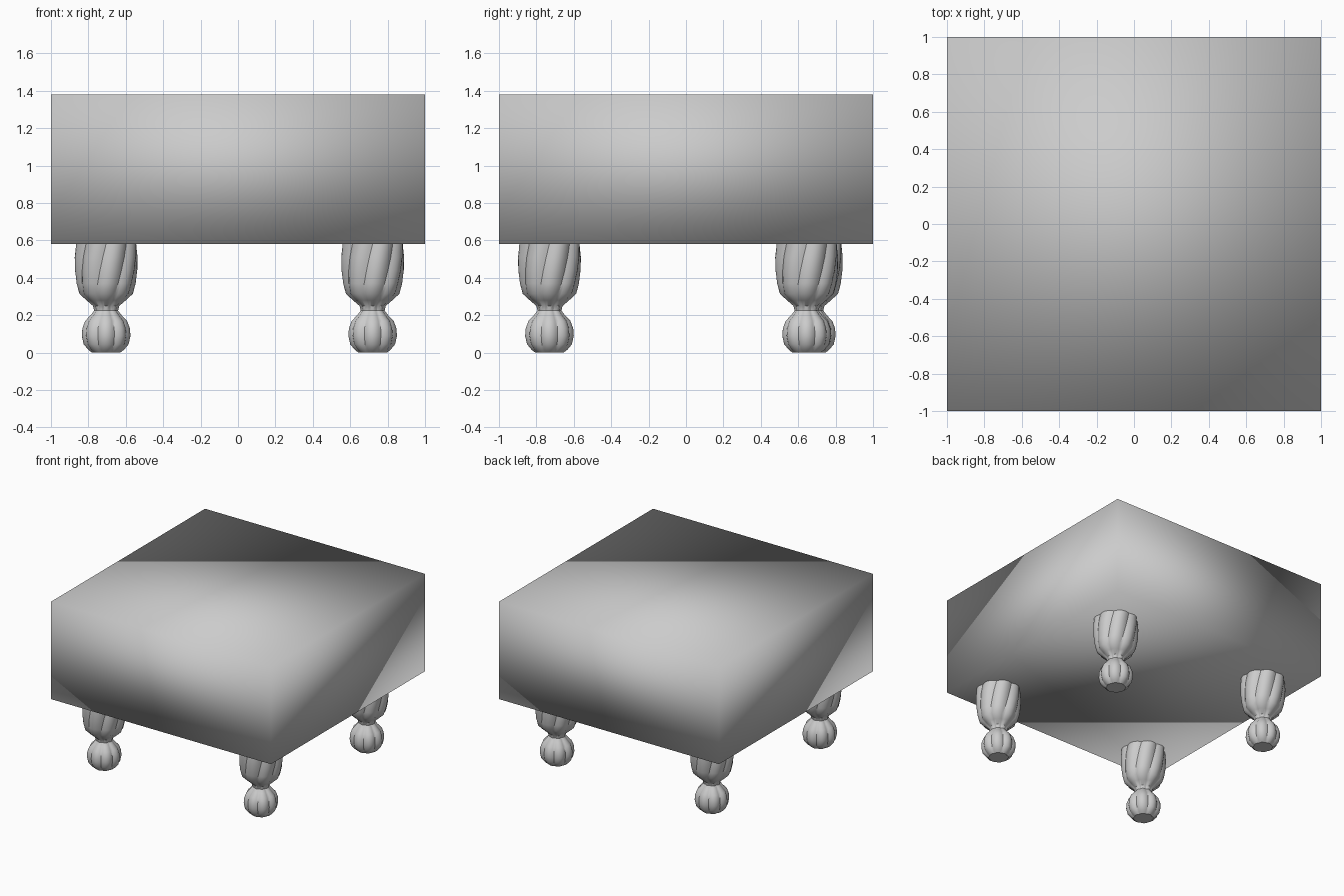
import bpy
from math import sin, cos, pi, radians

if "Cube" in bpy.data.objects:
    bpy.data.objects.remove(bpy.data.objects["Cube"])

# Padded block top: plain box, soft shared normals
bpy.ops.mesh.primitive_cube_add(size=2, location=(0, 0, 0.98))
seat = bpy.context.object
seat.name = "seat"
seat.scale = (1, 1, 0.4)
bpy.ops.object.transform_apply(location=False, rotation=False, scale=True)
bpy.ops.object.shade_smooth()

# Turned leg profile: radius, height, flute depth, twist in degrees
PROFILE = [
    (0.075, 0.00, 0.04, 0), (0.095, 0.015, 0.05, 0), (0.120, 0.045, 0.06, 0),
    (0.130, 0.09, 0.06, 0), (0.127, 0.13, 0.06, 0), (0.112, 0.17, 0.06, 0),
    (0.083, 0.20, 0.05, 0), (0.064, 0.225, 0.05, 0), (0.070, 0.25, 0.05, 0),
    (0.105, 0.28, 0.05, 0), (0.143, 0.315, 0.05, 0), (0.158, 0.37, 0.05, 4),
    (0.168, 0.44, 0.05, 10), (0.172, 0.51, 0.05, 16), (0.168, 0.60, 0.05, 24),
]
LOBES, SIDES = 8, 64


def fluted_leg_mesh():
    verts, faces = [], []
    for r, z, depth, twist in PROFILE:
        for i in range(SIDES):
            a = 2 * pi * i / SIDES
            rr = r * (1 - depth + 2 * depth * abs(cos(LOBES * a / 2)))
            rr *= 1 / (1 + depth)
            b = a - pi / 2 + radians(twist)
            verts.append((rr * cos(b), rr * sin(b), z))
    for k in range(len(PROFILE) - 1):
        for i in range(SIDES):
            j = (i + 1) % SIDES
            lo, hi = k * SIDES, (k + 1) * SIDES
            faces.append((lo + i, lo + j, hi + j, hi + i))
    faces.append(tuple(reversed(range(SIDES))))
    faces.append(tuple(range(len(verts) - SIDES, len(verts))))
    mesh = bpy.data.meshes.new("fluted_leg")
    mesh.from_pydata(verts, [], faces)
    return mesh


# Four legs, slightly off-centre front to back
leg_mesh = fluted_leg_mesh()
for name, x, y in (("front_left_leg", -0.705, -0.73), ("front_right_leg", 0.72, -0.73),
                   ("back_left_leg", -0.705, 0.67), ("back_right_leg", 0.72, 0.645)):
    leg = bpy.data.objects.new(name, leg_mesh)
    leg.location = (x, y, 0)
    bpy.context.collection.objects.link(leg)

# Smooth flutes, crisp end caps and shoulder
bpy.ops.object.select_all(action='DESELECT')
leg.select_set(True)
bpy.context.view_layer.objects.active = leg
bpy.ops.object.shade_smooth_by_angle(angle=radians(35))
